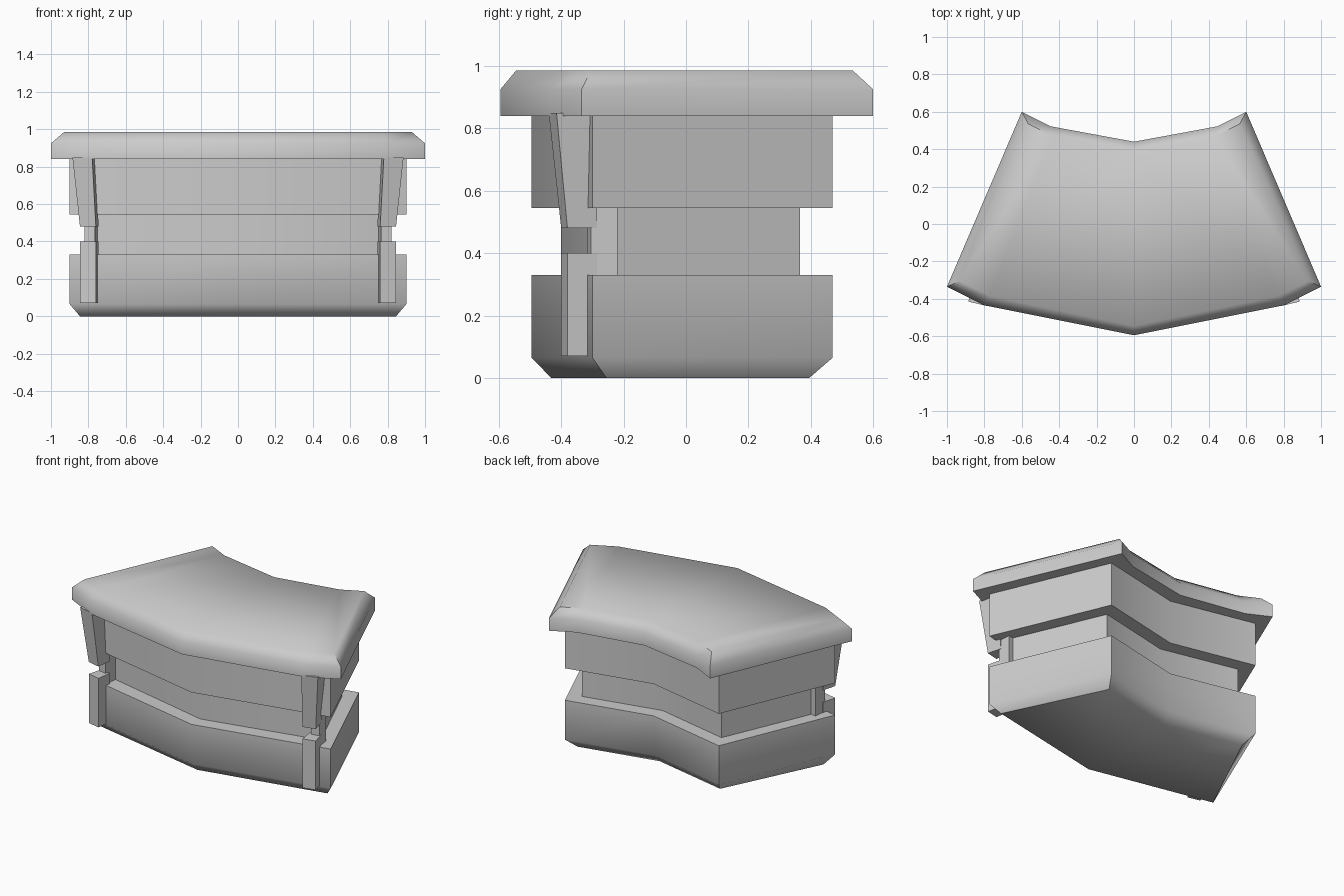
import bpy, bmesh

if "Cube" in bpy.data.objects:
    bpy.data.objects.remove(bpy.data.objects["Cube"])


def loft(name, rings):
    """Stack (outline, z) rings with equal point counts into a closed solid."""
    bm = bmesh.new()
    loops = [[bm.verts.new((x, y, z)) for x, y in pts] for pts, z in rings]
    n = len(loops[0])
    for a, b in zip(loops, loops[1:]):
        for i in range(n):
            j = (i + 1) % n
            bm.faces.new((a[i], a[j], b[j], b[i]))
    caps = [bm.faces.new(loops[0][::-1]), bm.faces.new(loops[-1])]
    bmesh.ops.triangulate(bm, faces=caps)
    bmesh.ops.recalc_face_normals(bm, faces=bm.faces)
    me = bpy.data.meshes.new(name)
    bm.to_mesh(me)
    bm.free()
    ob = bpy.data.objects.new(name, me)
    bpy.context.collection.objects.link(ob)
    bpy.context.view_layer.objects.active = ob
    ob.select_set(True)
    bpy.ops.object.shade_smooth_by_angle(angle=0.9)
    ob.select_set(False)
    return ob


def mirrored(half):
    """Complete a right-hand outline whose first and last points lie on x=0."""
    return half + [(-x, y) for x, y in half[-2:0:-1]]


# Counter top with chamfered upper rim
rim = mirrored([(0, -.595), (.8, -.435), (1, -.335), (.6, .6), (.445, .522), (0, .44)])
top = mirrored([(0, -.545), (.77, -.385), (.93, -.305), (.565, .535), (.43, .468), (0, .385)])
loft("counter_top", [(rim, .84), (rim, .925), (top, .985)])

# Body: upper panel, recessed band and chamfered base
body = mirrored([(0, -.495), (.9, -.3), (.573, .47), (0, .345)])
recess = mirrored([(0, -.4), (.775, -.225), (.52, .365), (0, .25)])
foot = mirrored([(0, -.432), (.845, -.255), (.53, .395), (0, .28)])
loft("upper_panel", [(body, .545), (body, .85)])
loft("recessed_band", [(recess, .32), (recess, .56)])
loft("base", [(foot, 0), (body, .065), (body, .33)])

# Front corner posts, split by a gap with a thin pin between
post = [(.76, -.4), (.845, -.38), (.82, -.285), (.745, -.30)]
flare = [(.78, -.44), (.885, -.415), (.86, -.285), (.765, -.30)]
pin = [(.765, -.315), (.82, -.305), (.81, -.22), (.75, -.23)]
for side, s in (("right", 1), ("left", -1)):
    flip = lambda pts: [(s * x, y) for x, y in pts]
    loft("upper_post_" + side, [(flip(post), .48), (flip(flare), .85)])
    loft("lower_post_" + side, [(flip(post), .07), (flip(post), .40)])
    loft("post_pin_" + side, [(flip(pin), .32), (flip(pin), .56)])
